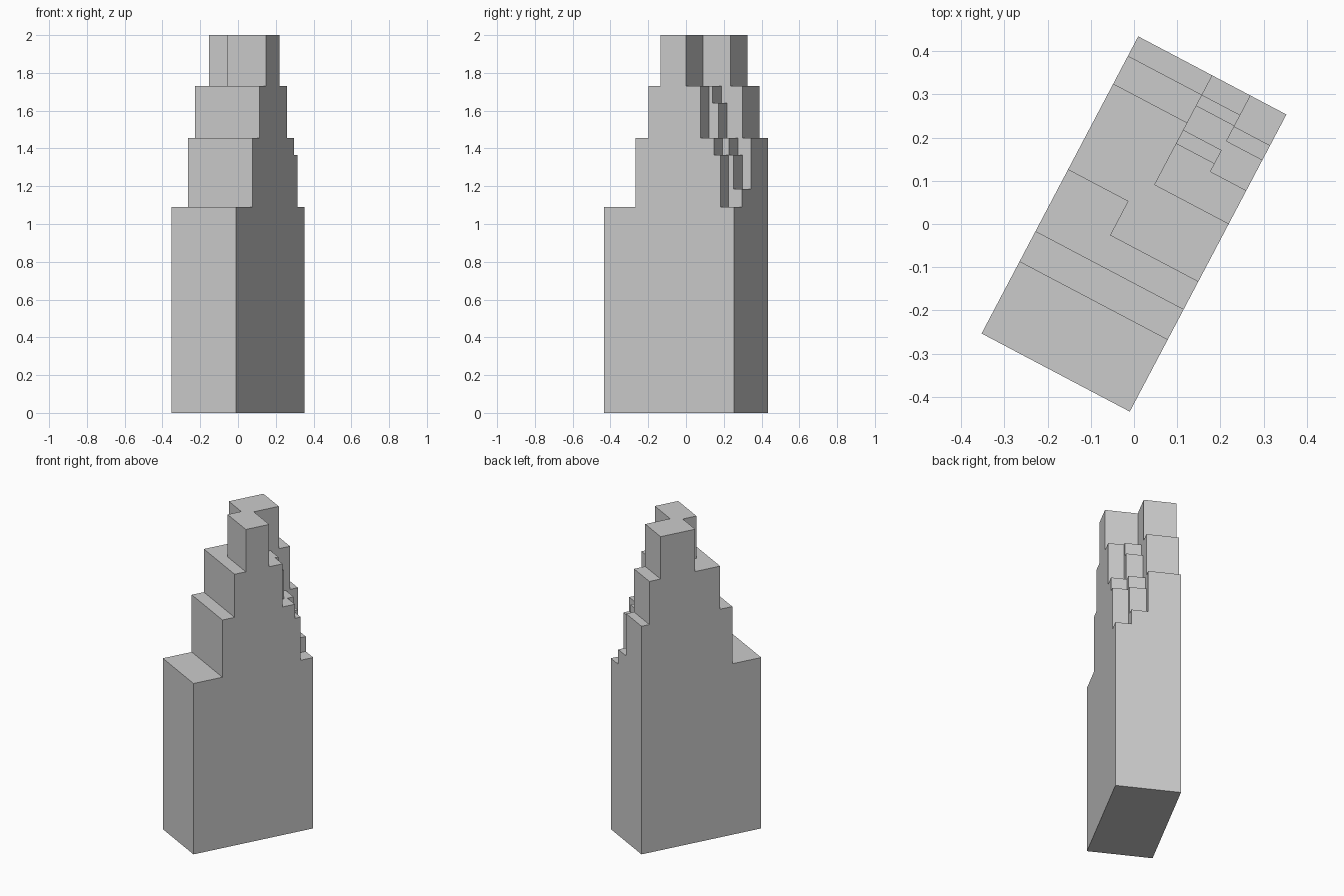
import bpy
import bmesh
import math

cube = bpy.data.objects.get("Cube")
if cube:
    bpy.data.objects.remove(cube, do_unlink=True)

# Single stone grey
stone = bpy.data.materials.new("stone_grey")
stone.use_nodes = True
grey = (0.6, 0.6, 0.6, 1.0)
stone.diffuse_color = grey
stone.node_tree.nodes["Principled BSDF"].inputs["Base Color"].default_value = grey

HALF_W, HALF_L = 0.194, 0.389


def strip(name, u0, u1, steps):
    """Extrude a stepped length/height profile across the width u0..u1.
    steps: (end of step along the length, height of step), front to back."""
    profile = [(-HALF_L, 0.0)]
    v = -HALF_L
    for end, height in steps:
        profile += [(v, height), (end, height)]
        v = end
    profile.append((HALF_L, 0.0))
    bm = bmesh.new()
    face = bm.faces.new([bm.verts.new((u0, v, z)) for v, z in profile])
    ext = bmesh.ops.extrude_face_region(bm, geom=[face])
    moved = [g for g in ext["geom"] if isinstance(g, bmesh.types.BMVert)]
    bmesh.ops.translate(bm, verts=moved, vec=(u1 - u0, 0, 0))
    bmesh.ops.recalc_face_normals(bm, faces=bm.faces)
    mesh = bpy.data.meshes.new(name)
    bm.to_mesh(mesh)
    bm.free()
    mesh.materials.append(stone)
    obj = bpy.data.objects.new(name, mesh)
    bpy.context.scene.collection.objects.link(obj)
    return obj


# Setbacks shared by several strips
front = [(-0.201, 1.09), (-0.122, 1.455)]
left_back = [(0.265, 2.0), (0.338, 1.73), (HALF_L, 1.455)]

tower = strip("stepped_tower", -HALF_W, -0.037,
              front + [(0.04, 1.73)] + left_back)
helpers = [
    strip("spine_strip", -0.037, 0.0,
          front + [(-0.049, 1.73)] + left_back),
    strip("inner_terrace_strip", 0.0, 0.1,
          front + [(-0.049, 1.73), (0.103, 2.0), (0.211, 1.73), (0.246, 1.64),
                   (0.310, 1.455), (0.338, 1.365), (HALF_L, 1.185)]),
    strip("outer_terrace_strip", 0.1, HALF_W,
          front + [(-0.049, 1.73), (0.103, 2.0), (0.190, 1.73),
                   (0.270, 1.455), (0.308, 1.365), (HALF_L, 1.09)]),
]

# Fuse the strips into one solid
for helper in helpers:
    mod = tower.modifiers.new("fuse", 'BOOLEAN')
    mod.operation = 'UNION'
    mod.solver = 'EXACT'
    mod.object = helper
depsgraph = bpy.context.evaluated_depsgraph_get()
fused = bpy.data.meshes.new_from_object(tower.evaluated_get(depsgraph))
tower.modifiers.clear()
tower.data = fused
for helper in helpers:
    bpy.data.objects.remove(helper, do_unlink=True)

# Merge coplanar faces into clean flat walls
bm = bmesh.new()
bm.from_mesh(fused)
bmesh.ops.remove_doubles(bm, verts=bm.verts, dist=0.0001)
bmesh.ops.dissolve_limit(bm, angle_limit=math.radians(1),
                         verts=bm.verts, edges=bm.edges)
bmesh.ops.recalc_face_normals(bm, faces=bm.faces)
for face in bm.faces:
    face.smooth = False
bm.to_mesh(fused)
bm.free()

# The block stands turned on its site
tower.rotation_euler.z = math.radians(-27.8)
